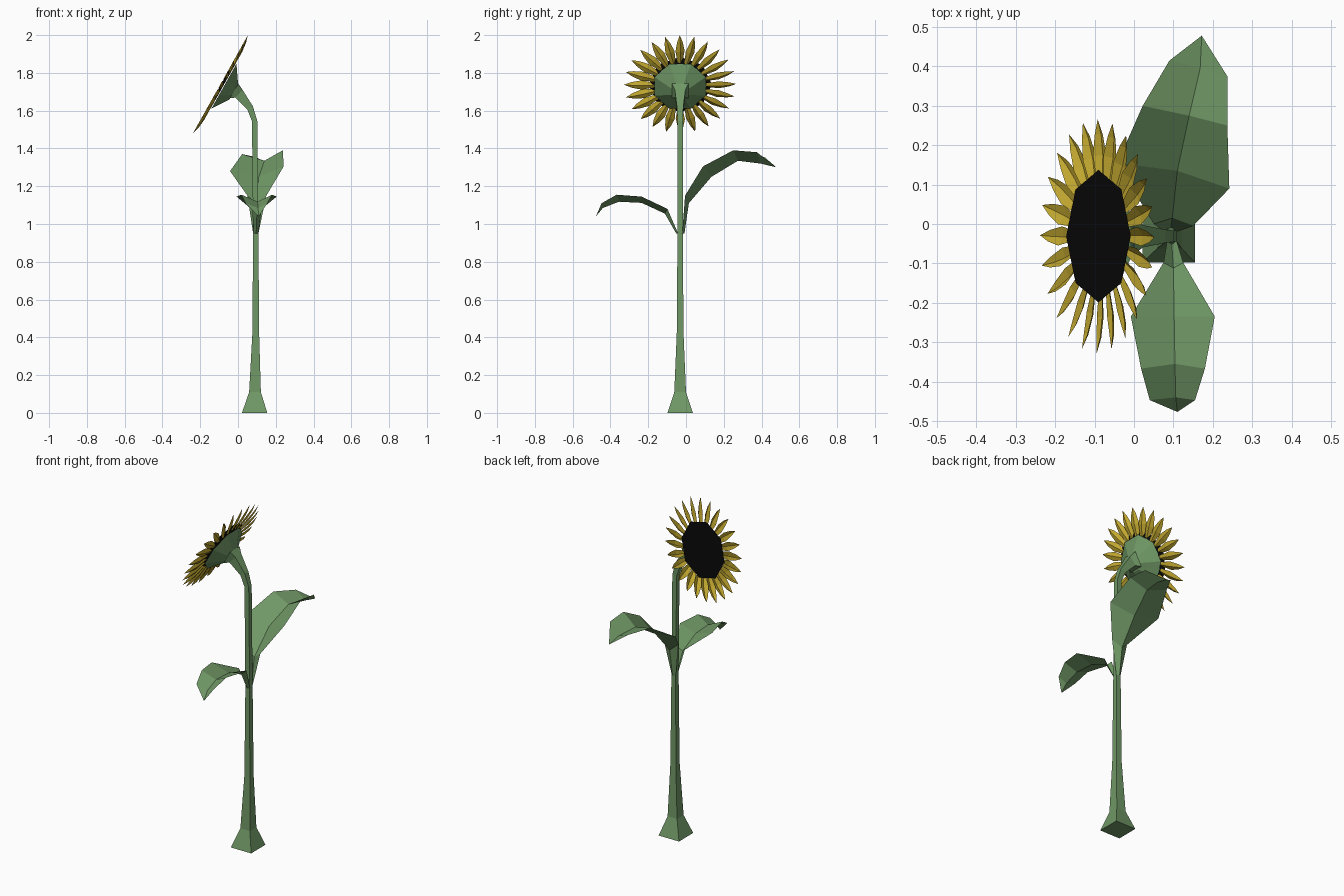
import bpy, math
from mathutils import Vector, Matrix

if "Cube" in bpy.data.objects:
    bpy.data.objects.remove(bpy.data.objects["Cube"])


def material(name, rgb):
    m = bpy.data.materials.new(name)
    m.diffuse_color = (*rgb, 1)
    m.use_nodes = True
    m.node_tree.nodes["Principled BSDF"].inputs["Base Color"].default_value = m.diffuse_color
    return m


GREEN = material("leaf green", (0.16, 0.31, 0.13))
YELLOW = material("petal yellow", (0.55, 0.40, 0.03))
BLACK = material("seed black", (0.003, 0.003, 0.003))
CY = -0.031  # stem and head sit slightly off centre


def make(name, verts, faces, mat):
    me = bpy.data.meshes.new(name)
    me.from_pydata([tuple(v) for v in verts], [], faces)
    me.materials.append(mat)
    ob = bpy.data.objects.new(name, me)
    bpy.context.collection.objects.link(ob)
    return ob


def bridge(a, b, n):
    return [(a + i, a + (i + 1) % n, b + (i + 1) % n, b + i) for i in range(n)]


# Head frame: local x = up the tilted face, y = sideways, z = out of the face
normal = Vector((-0.873, 0, 0.488))
up = Vector((0.488, 0, 0.873))
side = normal.cross(up)
head = Matrix((up, side, normal)).transposed().to_4x4()
head.translation = (-0.085, CY, 1.735)

# Stem: square section swept from the flared foot to the bent neck
# rows: x, z, half width, lean of the section in degrees
rows = [(0.088, 0, 0.067, 0), (0.09, 0.11, 0.031, 0), (0.094, 0.42, 0.018, 0),
        (0.094, 0.95, 0.014, 0), (0.088, 1.545, 0.014, 5),
        (0.064, 1.615, 0.017, 30), (0.005, 1.69, 0.028, 48),
        (-0.02, 1.705, 0.044, 61)]
verts, faces = [], []
for x, z, h, lean in rows:
    t = math.radians(lean)
    for sx, sy in ((-1, -1), (1, -1), (1, 1), (-1, 1)):
        verts.append((x + sx * h * math.cos(t), CY + sy * h, z + sx * h * math.sin(t)))
for r in range(len(rows) - 1):
    faces += bridge(4 * r, 4 * r + 4, 4)
n = len(verts)
faces += [(3, 2, 1, 0), (n - 4, n - 3, n - 2, n - 1)]
make("stem", verts, faces, GREEN)

# Calyx: eight-sided cup between neck and petals
verts, faces = [], []
for radius, depth in ((0.05, -0.072), (0.147, -0.012)):
    for i in range(8):
        a = math.radians(22.5 + 45 * i)
        verts.append(head @ Vector((radius * math.cos(a), radius * math.sin(a), depth)))
faces = bridge(0, 8, 8) + [tuple(range(7, -1, -1)), tuple(range(8, 16))]
make("calyx", verts, faces, GREEN)

# Seed disc: flat octagon with a thin tapered back
verts = []
for radius, depth in ((0.13, -0.008), (0.168, 0.006)):
    for i in range(8):
        a = math.radians(45 * i)
        verts.append(head @ Vector((radius * math.cos(a), radius * math.sin(a), depth)))
make("seed_disc", verts, faces, BLACK)

# Petals: creased, slightly twisted blades around the disc
verts, faces = [], []
COUNT = 24
for i in range(COUNT):
    spin = Matrix.Rotation(2 * math.pi * i / COUNT, 4, 'Z')
    twist = Matrix.Rotation(math.radians(14), 4, 'X')
    b = len(verts)
    for p in ((0.12, 0.010, 0), (0.12, 0, -0.005), (0.12, -0.010, 0),
              (0.205, 0.025, 0.003), (0.205, 0, -0.008), (0.205, -0.025, 0.003),
              (0.258, 0.015, 0.006), (0.258, 0, -0.002), (0.258, -0.015, 0.006),
              (0.297, 0, 0.010)):
        verts.append(head @ spin @ twist @ Vector(p))
    for r in (0, 3):
        for c in (0, 1):
            k = b + r + c
            faces.append((k, k + 3, k + 4, k + 1))
    faces += [(b + 6, b + 9, b + 7), (b + 7, b + 9, b + 8)]
make("petals", verts, faces, YELLOW)


# Leaves: rows of left edge, midrib, right edge, ending in one tip
def leaf(name, rows, tip):
    verts = [p for row in rows for p in row] + [tip]
    faces = []
    for r in range(len(rows) - 1):
        for c in (0, 1):
            k = 3 * r + c
            faces.append((k, k + 1, k + 4, k + 3))
    k, t = 3 * len(rows) - 3, len(verts) - 1
    faces += [(k, k + 1, t), (k + 1, k + 2, t)]
    return make(name, verts, faces, GREEN)


leaf("upper_leaf", [
    [(0.080, -0.02, 0.95), (0.094, -0.008, 0.95), (0.108, -0.02, 0.95)],
    [(0.050, 0.000, 1.15), (0.097, 0.015, 1.11), (0.150, -0.005, 1.15)],
    [(-0.042, 0.155, 1.28), (0.110, 0.135, 1.25), (0.242, 0.090, 1.305)],
    [(0.022, 0.300, 1.37), (0.140, 0.275, 1.335), (0.237, 0.250, 1.39)],
    [(0.090, 0.415, 1.355), (0.168, 0.395, 1.32), (0.237, 0.375, 1.38)],
], (0.172, 0.478, 1.30))

leaf("lower_leaf", [
    [(0.108, -0.042, 0.95), (0.096, -0.052, 0.95), (0.084, -0.042, 0.95)],
    [(0.125, -0.098, 1.08), (0.100, -0.112, 1.055), (0.075, -0.098, 1.08)],
    [(0.205, -0.235, 1.145), (0.102, -0.235, 1.112), (-0.008, -0.235, 1.145)],
    [(0.180, -0.367, 1.155), (0.104, -0.355, 1.118), (0.018, -0.367, 1.155)],
    [(0.155, -0.447, 1.11), (0.106, -0.440, 1.085), (0.040, -0.447, 1.11)],
], (0.110, -0.477, 1.04))
